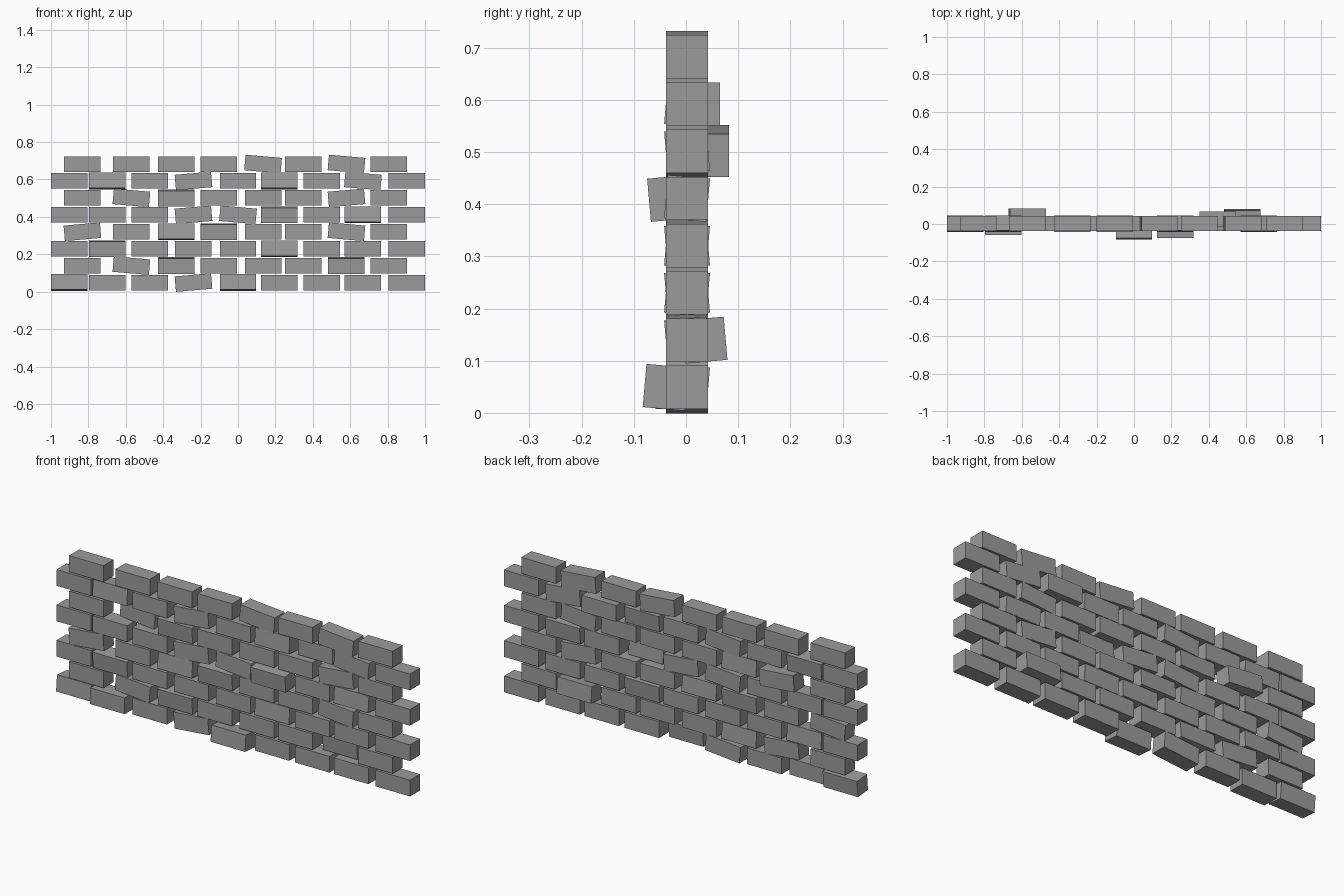
import bpy
from math import radians

# Remove the default object
default_cube = bpy.data.objects.get("Cube")
if default_cube:
    bpy.data.objects.remove(default_cube, do_unlink=True)

# Single stone colour
stone = bpy.data.materials.new("stone grey")
stone.use_nodes = True
grey = (0.33, 0.33, 0.33, 1)
stone.diffuse_color = grey
shader = next(n for n in stone.node_tree.nodes if n.type == "BSDF_PRINCIPLED")
shader.inputs["Base Color"].default_value = grey

# Brick size and course layout
BRICK_SIZE = (0.195, 0.081, 0.083)
COURSE_COUNT = 8
COURSE_PITCH = 0.0905
BASE_HEIGHT = 0.049
WALL_CENTRE = 0.002
TILT = radians(5)
LONG_COURSE = (-0.903, -0.698, -0.473, -0.238, 0, 0.22, 0.447, 0.668, 0.903)
SHORT_COURSE = (-0.832, -0.57, -0.33, -0.104, 0.134, 0.35, 0.58, 0.805)

# Loose bricks, each given as (course, position in course)
leans_forward = {(1, 2), (1, 6), (2, 1), (3, 3), (4, 5), (5, 2)}
leans_back = {(0, 0), (0, 4), (2, 5), (3, 2), (4, 7), (6, 1), (6, 5)}
dips_right = {(1, 1), (3, 6), (4, 4), (5, 1), (6, 7), (7, 4), (7, 6)}
dips_left = {(0, 3), (3, 0), (4, 3), (5, 6), (6, 3)}
pushed = {(0, 1): -0.02, (0, 4): -0.041, (4, 5): -0.0325,
          (1, 6): 0.0335, (5, 1): 0.04, (6, 6): 0.023}


def add_brick(course, index, x):
    """Place one brick, applying any looseness it has."""
    key = (course, index)
    lean = TILT * ((key in leans_forward) - (key in leans_back))
    dip = TILT * ((key in dips_right) - (key in dips_left))
    y = WALL_CENTRE + pushed.get(key, 0)
    z = BASE_HEIGHT + course * COURSE_PITCH
    bpy.ops.mesh.primitive_cube_add(size=1, location=(x, y, z), rotation=(lean, dip, 0))
    brick = bpy.context.object
    brick.name = f"brick_course_{course + 1}_{index + 1}"
    brick.scale = BRICK_SIZE
    brick.data.materials.append(stone)


# Alternate the two courses up the wall
for course in range(COURSE_COUNT):
    positions = SHORT_COURSE if course % 2 else LONG_COURSE
    for index, x in enumerate(positions):
        add_brick(course, index, x)
